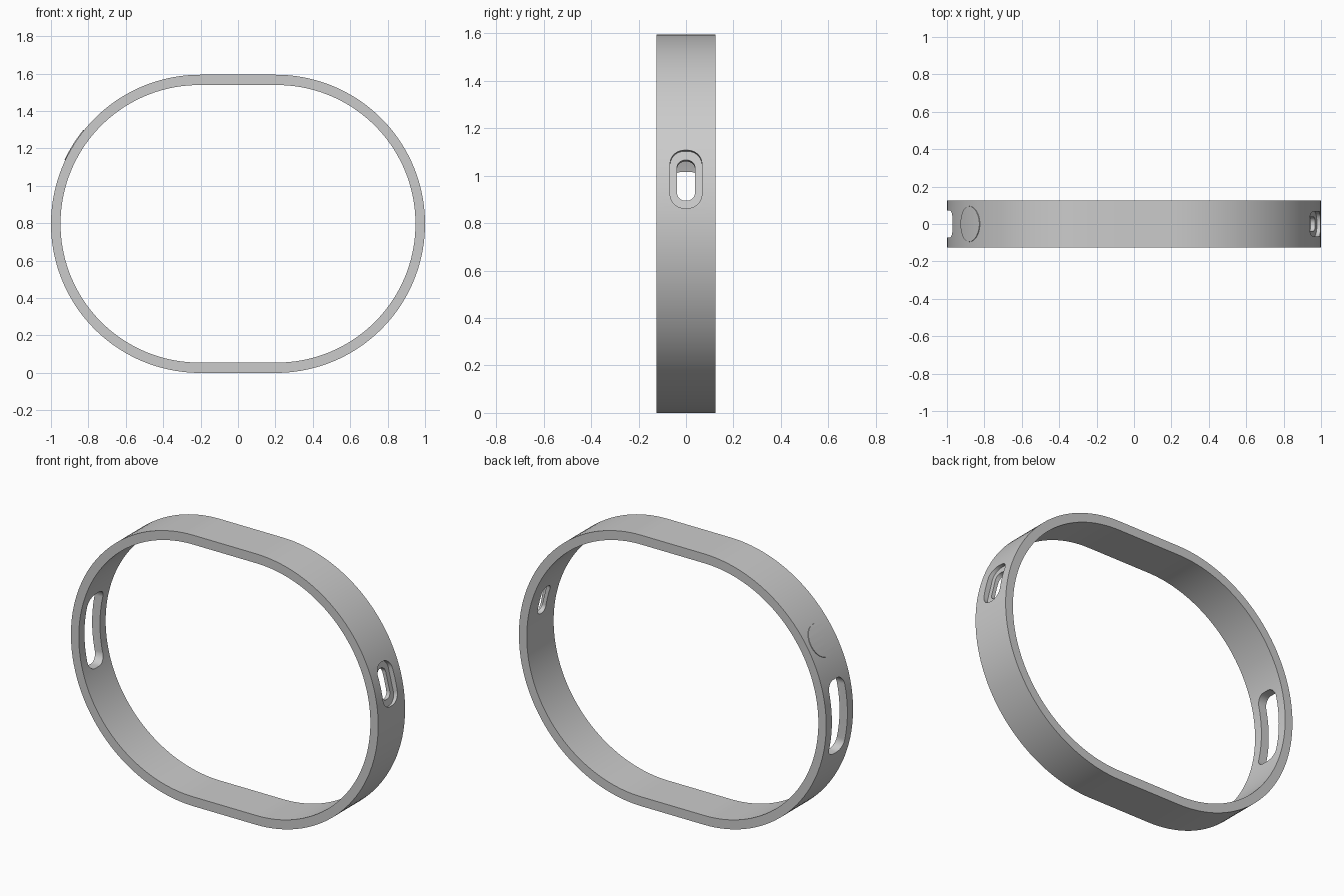
import bpy, bmesh, math
from mathutils import Matrix

cube = bpy.data.objects.get("Cube")
if cube:
    bpy.data.objects.remove(cube, do_unlink=True)

R, CX, HALF_DEPTH = 0.797, 0.203, 0.125      # outer radius, arc centre, half depth
R_IN, CX_IN = 0.742, 0.207                   # inner radius and arc centre

grey = bpy.data.materials.new("grey")
grey.use_nodes = True
grey.diffuse_color = (0.6, 0.6, 0.6, 1)
grey.node_tree.nodes["Principled BSDF"].inputs["Base Color"].default_value = (0.6, 0.6, 0.6, 1)


def stadium(cx, r, steps=72):
    """Closed outline of two half circles joined by straight sides, in x and z."""
    pts = []
    for side in (1, -1):
        for i in range(steps + 1):
            a = math.pi * (i / steps - 0.5)
            pts.append((side * (cx + r * math.cos(a)), R + side * r * math.sin(a)))
    return pts


def rounded_rect(half_w, half_h, r, steps=10):
    pts = []
    for k, (sx, sy) in enumerate(((1, 1), (-1, 1), (-1, -1), (1, -1))):
        for i in range(steps + 1):
            a = math.pi / 2 * (k + i / steps)
            pts.append((sx * (half_w - r) + r * math.cos(a),
                        sy * (half_h - r) + r * math.sin(a)))
    return pts


def make_object(name, bm):
    bmesh.ops.remove_doubles(bm, verts=bm.verts, dist=1e-5)
    bmesh.ops.recalc_face_normals(bm, faces=bm.faces)
    mesh = bpy.data.meshes.new(name)
    bm.to_mesh(mesh)
    bm.free()
    mesh.materials.append(grey)
    obj = bpy.data.objects.new(name, mesh)
    bpy.context.collection.objects.link(obj)
    return obj


def make_band(name, outer, inner):
    """Hollow band between two outlines, extruded through the depth."""
    bm = bmesh.new()
    loops = [[bm.verts.new((x, y, z)) for x, z in pts]
             for pts, y in ((outer, -HALF_DEPTH), (outer, HALF_DEPTH),
                            (inner, HALF_DEPTH), (inner, -HALF_DEPTH))]
    n = len(outer)
    for k in range(4):
        a, b = loops[k], loops[(k + 1) % 4]
        for i in range(n):
            j = (i + 1) % n
            bm.faces.new((a[i], a[j], b[j], b[i]))
    return make_object(name, bm)


def make_prism(name, outline, side, angle, r0, r1):
    """Prism pointing outwards from the arc centre, spanning radii r0 to r1."""
    bm = bmesh.new()
    low, high = [[bm.verts.new((r, u, v)) for u, v in outline] for r in (r0, r1)]
    bm.faces.new(low)
    bm.faces.new(high)
    for i in range(len(low)):
        j = (i + 1) % len(low)
        bm.faces.new((low[i], low[j], high[j], high[i]))
    turn = Matrix.Rotation(-angle, 4, 'Y')
    flip = Matrix.Rotation(math.pi if side < 0 else 0, 4, 'Z')
    bm.transform(Matrix.Translation((side * CX, 0, R)) @ flip @ turn)
    return make_object(name, bm)


def apply_boolean(obj, other, operation):
    mod = obj.modifiers.new("cut", 'BOOLEAN')
    mod.operation, mod.solver, mod.object = operation, 'EXACT', other
    bpy.ops.object.select_all(action='DESELECT')
    bpy.context.view_layer.objects.active = obj
    obj.select_set(True)
    bpy.ops.object.modifier_apply(modifier=mod.name)
    bpy.data.objects.remove(other, do_unlink=True)


def smooth(obj):
    bpy.ops.object.select_all(action='DESELECT')
    bpy.context.view_layer.objects.active = obj
    obj.select_set(True)
    bpy.ops.object.shade_smooth_by_angle(angle=math.radians(30))


# Main band
band = make_band("band", stadium(CX, R), stadium(CX_IN, R_IN))

# Stepped opening on the left: shallow recess with a narrower slot through it
tilt = math.radians(13.8)
recess = make_prism("recess_cutter", rounded_rect(0.067, 0.126, 0.06), 1, tilt, 0.767, 0.9)
apply_boolean(band, recess, 'DIFFERENCE')
slot = make_prism("slot_cutter", rounded_rect(0.038, 0.088, 0.034), 1, tilt, 0.6, 0.9)
apply_boolean(band, slot, 'DIFFERENCE')

# Long opening on the right
long_slot = make_prism("long_slot_cutter", rounded_rect(0.072, 0.218, 0.055), -1, 0, 0.6, 0.9)
apply_boolean(band, long_slot, 'DIFFERENCE')
smooth(band)

# Plain round badge, slightly raised and following the curve
badge = make_band("round_badge", stadium(CX, R + 0.004), stadium(CX, R - 0.004))
disc = make_prism("badge_cutter", rounded_rect(0.095, 0.095, 0.095, 12), -1,
                  math.radians(32), 0.6, 0.9)
apply_boolean(badge, disc, 'INTERSECT')
smooth(badge)
